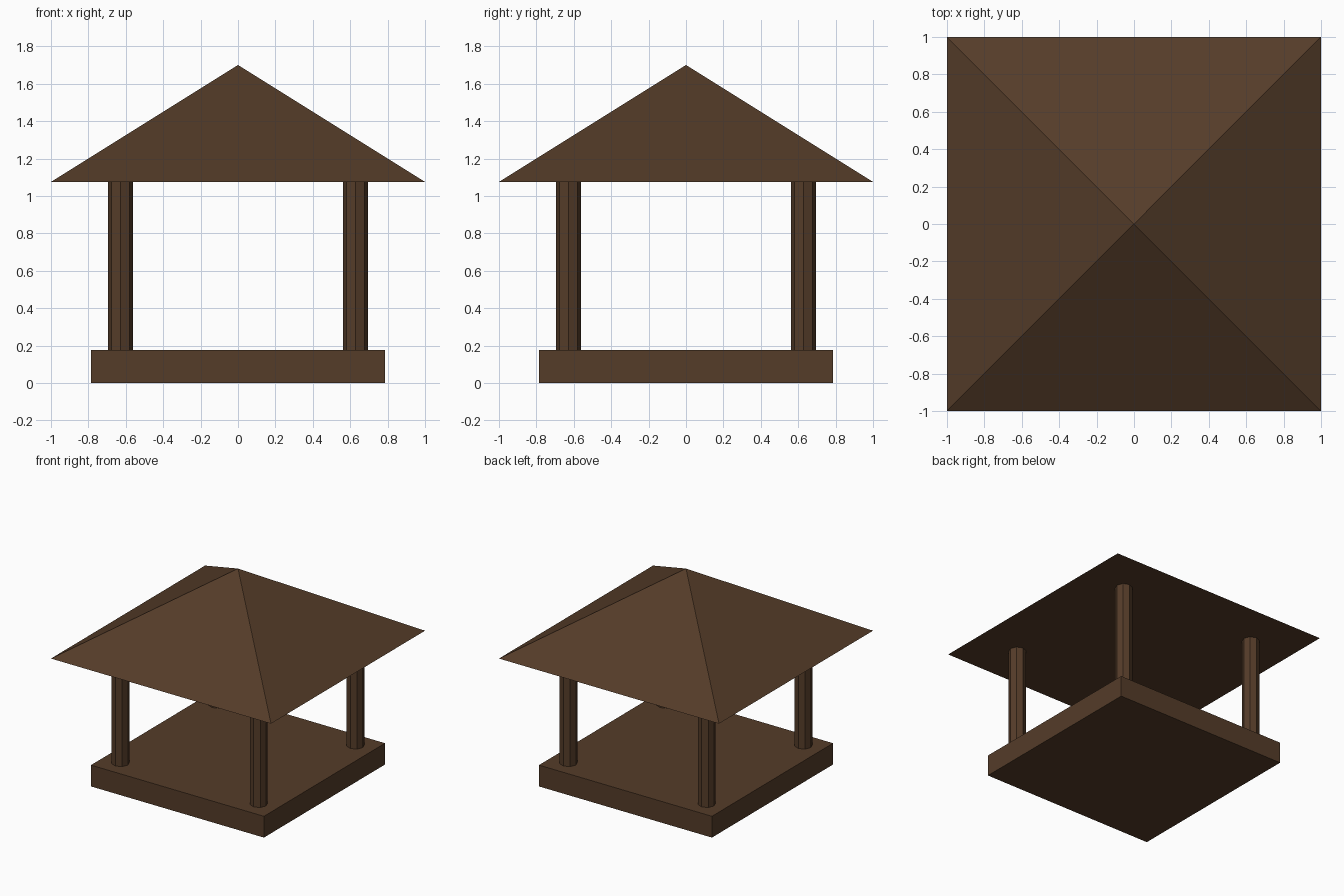
import bpy
import math

if "Cube" in bpy.data.objects:
    bpy.data.objects.remove(bpy.data.objects["Cube"])

wood = bpy.data.materials.new("dark brown wood")
wood.diffuse_color = (0.09, 0.045, 0.022, 1.0)
wood.use_nodes = True
wood.node_tree.nodes["Principled BSDF"].inputs["Base Color"].default_value = wood.diffuse_color

BASE_TOP, EAVE, PEAK = 0.175, 1.075, 1.70
BASE_HALF, ROOF_HALF, POST_POS, POST_R = 0.786, 1.0, 0.628, 0.067


def finish(name):
    obj = bpy.context.object
    obj.name = name
    obj.data.materials.append(wood)
    bpy.ops.object.transform_apply(location=False, rotation=True, scale=True)
    return obj


# Square floor slab
bpy.ops.mesh.primitive_cube_add(size=1, location=(0, 0, BASE_TOP / 2))
bpy.context.object.scale = (2 * BASE_HALF, 2 * BASE_HALF, BASE_TOP)
finish("floor_slab")

# Four octagonal corner posts
for side_x, sx in (("left", -1), ("right", 1)):
    for side_y, sy in (("front", -1), ("back", 1)):
        bpy.ops.mesh.primitive_cylinder_add(
            vertices=8, radius=POST_R, depth=EAVE - BASE_TOP,
            location=(sx * POST_POS, sy * POST_POS, (BASE_TOP + EAVE) / 2))
        finish(f"{side_y}_{side_x}_post")

# Pyramid roof with a closed flat underside
bpy.ops.mesh.primitive_cone_add(
    vertices=4, radius1=ROOF_HALF * math.sqrt(2), radius2=0, depth=PEAK - EAVE,
    location=(0, 0, (EAVE + PEAK) / 2), rotation=(0, 0, math.pi / 4))
finish("pyramid_roof")
